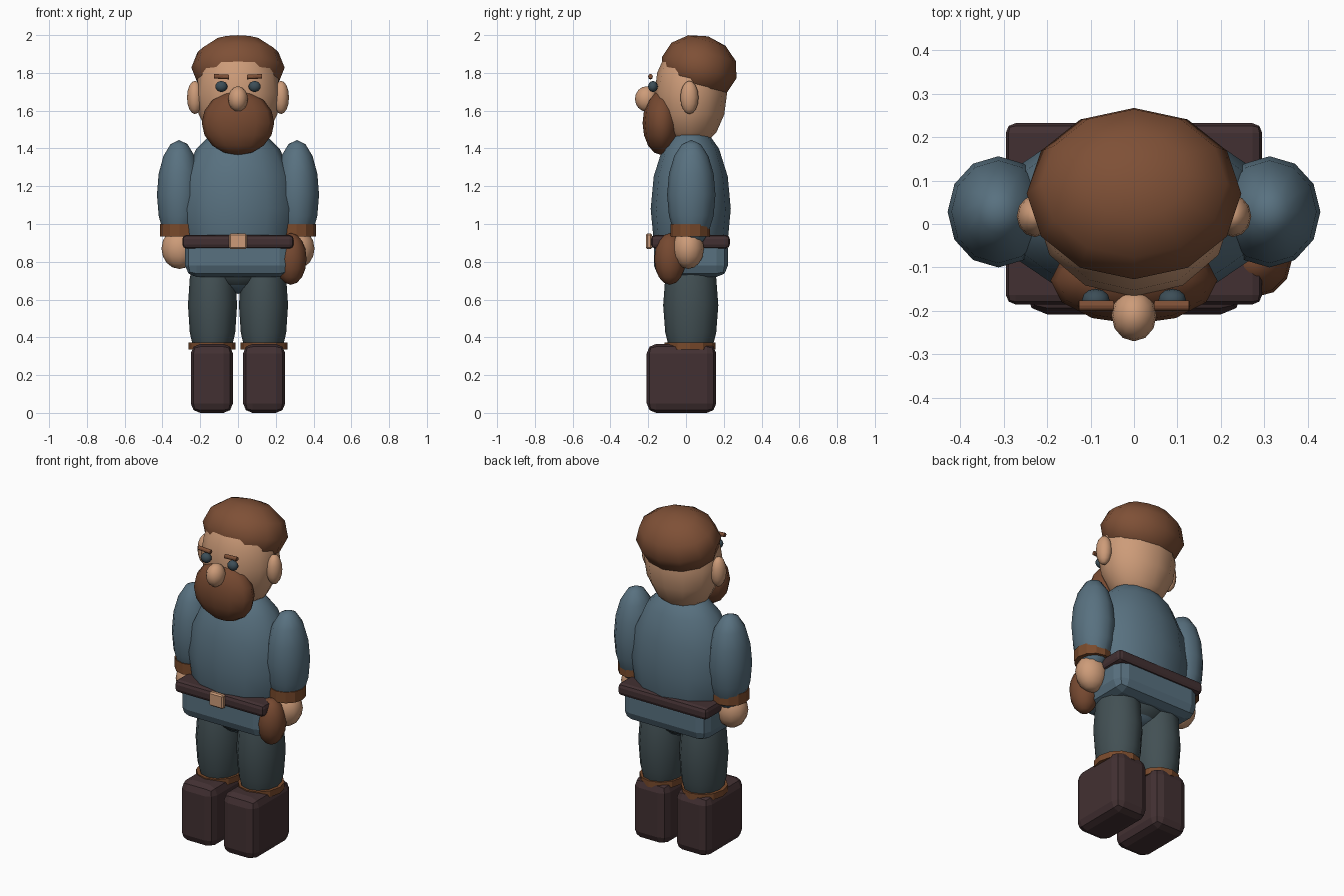
import bpy, math

if "Cube" in bpy.data.objects:
    bpy.data.objects.remove(bpy.data.objects["Cube"])


def material(name, r, g, b):
    m = bpy.data.materials.new(name)
    m.diffuse_color = (r, g, b, 1)
    m.use_nodes = True
    m.node_tree.nodes["Principled BSDF"].inputs["Base Color"].default_value = m.diffuse_color
    return m


SKIN = material("skin", 0.61, 0.33, 0.19)
HAIR = material("hair_brown", 0.21, 0.08, 0.037)
AUBURN = material("auburn_brown", 0.18, 0.066, 0.03)
TUNIC = material("tunic_blue", 0.098, 0.165, 0.215)
TROUSER = material("trouser_slate", 0.055, 0.08, 0.088)
DARK = material("dark_leather", 0.055, 0.03, 0.032)
TRIM = material("leather_trim", 0.19, 0.068, 0.025)
EYE = material("eye_slate", 0.045, 0.075, 0.095)


def finish(name, mat, smooth):
    ob = bpy.context.object
    ob.name = name
    ob.data.materials.append(mat)
    bpy.ops.object.transform_apply(location=False, rotation=True, scale=True)
    if smooth:
        bpy.ops.object.shade_smooth()
    return ob


def ball(name, mat, loc, radii, rings=8, tilt=0):
    bpy.ops.mesh.primitive_uv_sphere_add(segments=12, ring_count=rings, radius=1, location=loc,
                                         rotation=(math.radians(tilt), 0, 0))
    bpy.context.object.scale = radii
    return finish(name, mat, True)


def box(name, mat, lo, hi, bevel, segments=2):
    bpy.ops.mesh.primitive_cube_add(size=1, location=[(a + b) / 2 for a, b in zip(lo, hi)])
    bpy.context.object.scale = [b - a for a, b in zip(lo, hi)]
    ob = finish(name, mat, False)
    mod = ob.modifiers.new("bevel", 'BEVEL')
    mod.width = bevel
    mod.segments = segments
    return ob


def tube(name, mat, loc, radii, depth, rot=(0, 0, 0)):
    bpy.ops.mesh.primitive_cylinder_add(vertices=12, radius=1, depth=depth, location=loc, rotation=rot)
    bpy.context.object.scale = (radii[0], radii[1], 1)
    return finish(name, mat, False)


# Body
ball("torso", TUNIC, (0, 0.025, 1.08), (0.312, 0.212, 0.45))
box("tunic_skirt", TUNIC, (-0.28, -0.17, 0.72), (0.28, 0.222, 0.93), 0.06)
ball("pelvis", TROUSER, (0, 0.025, 0.77), (0.2, 0.14, 0.125))
box("belt", DARK, (-0.295, -0.185, 0.87), (0.295, 0.232, 0.942), 0.022)
box("buckle", SKIN, (-0.047, -0.212, 0.867), (0.047, -0.18, 0.95), 0.008, 1)
ball("pouch", AUBURN, (0.28, -0.085, 0.815), (0.083, 0.083, 0.137))

# Head
ball("head", SKIN, (0, 0.025, 1.69), (0.225, 0.192, 0.29))
ball("hair", HAIR, (0, 0.07, 1.828), (0.247, 0.205, 0.172), rings=6, tilt=-16)
ball("beard", AUBURN, (0, -0.13, 1.535), (0.192, 0.1, 0.17))
ball("nose", SKIN, (0, -0.21, 1.662), (0.052, 0.06, 0.067))

# Paired parts
for s, side in ((-1, "left"), (1, "right")):
    ball(side + "_ear", SKIN, (s * 0.228, 0.018, 1.67), (0.042, 0.048, 0.088))
    ball(side + "_eye", EYE, (s * 0.088, -0.175, 1.728), (0.032, 0.026, 0.029))
    tube(side + "_brow", HAIR, (s * 0.087, -0.188, 1.78), (0.012, 0.012), 0.08,
         (0, math.pi / 2 - s * math.radians(3), 0))
    ball(side + "_arm", TUNIC, (s * 0.312, 0.028, 1.155), (0.117, 0.128, 0.29))
    tube(side + "_cuff", TRIM, (s * 0.31, 0.022, 0.967), (0.102, 0.104), 0.065)
    ball(side + "_hand", SKIN, (s * 0.31, 0.012, 0.87), (0.095, 0.083, 0.108))
    ball(side + "_leg", TROUSER, (s * 0.135, 0.025, 0.57), (0.13, 0.146, 0.38))
    tube(side + "_boot_trim", TRIM, (s * 0.138, 0.022, 0.353), (0.124, 0.135), 0.037)
    xs = sorted((s * 0.027, s * 0.25))
    box(side + "_boot", DARK, (xs[0], -0.208, 0), (xs[1], 0.16, 0.365), 0.05)
